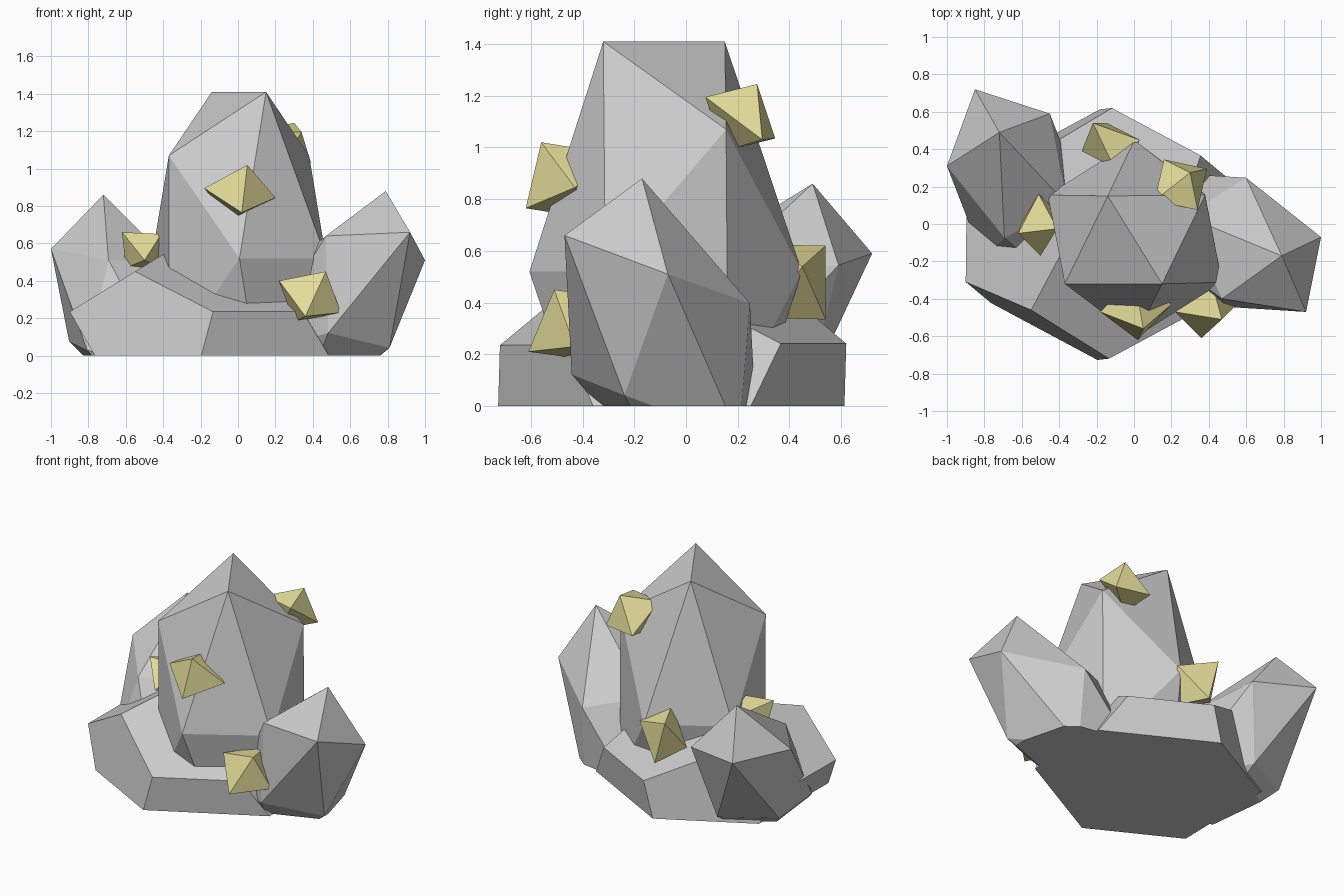
import bpy, bmesh
from mathutils import Vector as V

if "Cube" in bpy.data.objects:
    bpy.data.objects.remove(bpy.data.objects["Cube"])

PHI = (1 + 5 ** 0.5) / 2


def solid(name, points, cut=True, material=None):
    """Convex flat-faced solid, sliced flat at ground level."""
    bm = bmesh.new()
    for p in points:
        bm.verts.new(p)
    bmesh.ops.convex_hull(bm, input=bm.verts)
    bmesh.ops.dissolve_limit(bm, angle_limit=0.01, verts=bm.verts, edges=bm.edges)
    if cut:
        geom = bm.verts[:] + bm.edges[:] + bm.faces[:]
        bmesh.ops.bisect_plane(bm, geom=geom, plane_co=(0, 0, 0),
                               plane_no=(0, 0, 1), clear_inner=True)
        rim = [e for e in bm.edges if e.is_boundary]
        if rim:
            bmesh.ops.edgenet_fill(bm, edges=rim)
    bmesh.ops.recalc_face_normals(bm, faces=bm.faces)
    mesh = bpy.data.meshes.new(name)
    bm.to_mesh(mesh)
    bm.free()
    if material:
        mesh.materials.append(material)
    obj = bpy.data.objects.new(name, mesh)
    bpy.context.collection.objects.link(obj)
    return obj


def icosahedron(apex, a, b, c):
    """Stretched icosahedron from its apex and three neighbours in a row."""
    apex, a, b, c = V(apex), V(a), V(b), V(c)
    ring = [a, b, c, a + PHI * (c - b), c + PHI * (a - b)]
    mean = sum(ring, V()) / 5
    centre = apex - (apex - mean) / (1 - 5 ** -0.5)
    pts = [apex] + ring
    return pts + [2 * centre - p for p in pts]


def dodecahedron(centre, m1, m2, m3):
    """Stretched dodecahedron from its centre and three axis vectors."""
    s = (-1, 1)
    k = 1 / PHI
    co = [(x, y, z) for x in s for y in s for z in s]
    for i in s:
        for j in s:
            co += [(0, i * k, j * PHI), (i * k, j * PHI, 0), (i * PHI, 0, j * k)]
    return [V(centre) + x * V(m1) + y * V(m2) + z * V(m3) for x, y, z in co]


def octahedron(centre, *axes):
    return [V(centre) + s * V(a) for a in axes for s in (-1, 1)]


# Broad low rock under the cluster
solid("base_rock", dodecahedron((-0.172, -0.055, 0.064), (0.172, -0.331, 0.1065),
                                (-0.162, 0.135, 0.2815), (-0.388, -0.209, -0.002)))

# Tall central rock and the two leaning side rocks
solid("central_rock", icosahedron((0.15, -0.32, 1.41), (-0.37, -0.32, 1.07),
                                  (-0.14, 0.15, 1.41), (0.38, 0.155, 1.07)))
solid("right_rock", icosahedron((0.79, -0.17, 0.88), (0.47, -0.40, 0.64),
                                (0.92, -0.47, 0.66), (1.0, -0.07, 0.51)))
solid("left_rock", icosahedron((-0.72, 0.49, 0.86), (-1.0, 0.31, 0.57),
                               (-0.85, 0.72, 0.59), (-0.45, 0.59, 0.545)))

# Yellow crystals set into the rocks
gold = bpy.data.materials.new("yellow_crystal")
gold.diffuse_color = (0.78, 0.72, 0.32, 1)
gold.use_nodes = True
gold.node_tree.nodes["Principled BSDF"].inputs["Base Color"].default_value = gold.diffuse_color
crystals = {
    "front_crystal": ((0.01, -0.45, 0.87), (0.04, -0.11, 0.15),
                      (0.01, -0.17, -0.105), (0.19, 0.02, -0.025)),
    "lower_right_crystal": ((0.385, -0.45, 0.315), (0.085, -0.06, 0.135),
                            (-0.025, -0.16, -0.105), (-0.165, -0.02, 0.085)),
    "left_crystal": ((-0.505, -0.005, 0.56), (-0.115, -0.045, 0.10),
                     (0.095, -0.02, 0.09), (-0.005, 0.165, 0.05)),
    "back_crystal": ((-0.125, 0.42, 0.48), (-0.095, 0.12, 0.14),
                     (-0.02, 0.12, -0.145), (0.155, 0.03, 0.06)),
    "upper_crystal": ((0.25, 0.21, 1.115), (0.05, 0.065, 0.13),
                      (0.09, -0.135, 0.08), (0.14, 0.085, -0.085)),
}
for name, data in crystals.items():
    solid(name, octahedron(*data), cut=False, material=gold)
